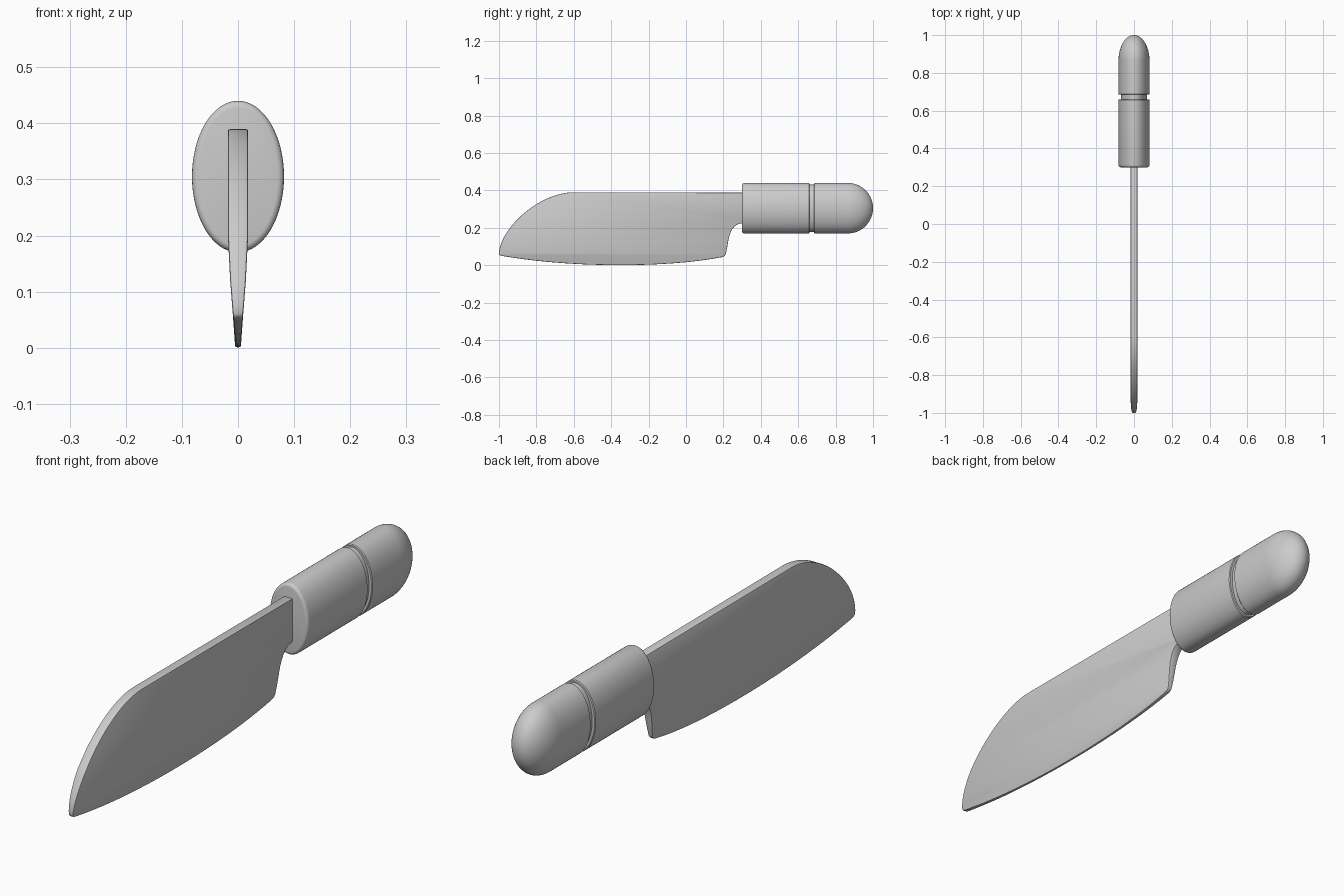
import bpy, bmesh, math
from mathutils import Vector
from mathutils.geometry import interpolate_bezier

if "Cube" in bpy.data.objects:
    bpy.data.objects.remove(bpy.data.objects["Cube"])


def finish(bm, name, angle):
    bmesh.ops.recalc_face_normals(bm, faces=bm.faces)
    mesh = bpy.data.meshes.new(name)
    bm.to_mesh(mesh)
    bm.free()
    obj = bpy.data.objects.new(name, mesh)
    bpy.context.collection.objects.link(obj)
    bpy.ops.object.select_all(action='DESELECT')
    obj.select_set(True)
    bpy.context.view_layer.objects.active = obj
    bpy.ops.object.shade_smooth_by_angle(angle=math.radians(angle))
    return obj


def curve(points, n):
    return interpolate_bezier(*[Vector((0, y, z)) for y, z in points], n)


def half_thickness(z):
    # thin cutting edge widening to a parallel spine
    stops = [(0, .005), (.06, .0093), (.12, .014), (.2, .018), (.5, .018)]
    for (z0, t0), (z1, t1) in zip(stops, stops[1:]):
        if z <= z1:
            return t0 + (t1 - t0) * max(0, z - z0) / (z1 - z0)
    return stops[-1][1]


def make_blade():
    # side outline: spine, belly of the tip, cutting edge, heel
    outline = [Vector((0, .34, .388))]
    outline += curve([(-.60, .39), (-.78, .39), (-.98, .21), (-1, .075)], 20)
    outline += curve([(-1, .065), (-1, .055), (-.995, .052), (-.98, .049)], 4)
    outline += curve([(-.96, .046), (-.6, -.014), (-.1, -.014), (.19, .043)], 24)
    outline += curve([(.2, .046), (.21, .05), (.212, .055), (.214, .066)], 4)
    outline += curve([(.216, .075), (.23, .13), (.225, .225), (.31, .225)], 12)
    outline.append(Vector((0, .34, .225)))

    bm = bmesh.new()
    face = bm.faces.new([bm.verts.new(p - Vector((1, 0, 0))) for p in outline])
    ext = bmesh.ops.extrude_face_region(bm, geom=[face])
    for v in ext['geom']:
        if isinstance(v, bmesh.types.BMVert):
            v.co.x = 1
    bmesh.ops.recalc_face_normals(bm, faces=bm.faces)

    # slice at the taper heights, then thin the blade towards the edge
    for z in (.06, .12, .2):
        bmesh.ops.bisect_plane(bm, geom=bm.verts[:] + bm.edges[:] + bm.faces[:],
                               plane_co=(0, 0, z), plane_no=(0, 0, 1))
    for v in bm.verts:
        v.co.x *= half_thickness(v.co.z)
    bm.normal_update()

    # soften the rim
    rim = [e for e in bm.edges if e.calc_face_angle(0) > math.radians(50)]
    bmesh.ops.bevel(bm, geom=rim, offset=.0035, segments=2, profile=.5,
                    affect='EDGES', clamp_overlap=False)
    return finish(bm, "blade", 40)


def make_handle(sides=64):
    rx, rz = .082, .135
    rings = []                                    # (y, x radius, z radius)
    # rounded front rim
    for i in range(5):
        a = math.pi / 2 * i / 4
        inset = .012 * (1 - math.sin(a))
        rings.append((.30 + .012 * (1 - math.cos(a)), rx - inset, rz - inset))
    # groove around the grip
    rings += [(.657, rx, rz), (.66, rx - .003, rz - .003),
              (.66, rx - .013, rz - .009), (.685, rx - .013, rz - .009),
              (.685, rx - .003, rz - .003), (.688, rx, rz)]
    # domed butt
    for i in range(17):
        a = math.pi / 2 * i / 17
        rings.append((.865 + .135 * math.sin(a), rx * math.cos(a), rz * math.cos(a)))

    bm = bmesh.new()
    loops = [[bm.verts.new((a * math.cos(t), y, .305 + b * math.sin(t)))
              for t in (math.tau * k / sides for k in range(sides))]
             for y, a, b in rings]
    for lo, hi in zip(loops, loops[1:]):
        for k in range(sides):
            j = (k + 1) % sides
            bm.faces.new((lo[k], lo[j], hi[j], hi[k]))
    bm.faces.new(loops[0])
    tip = bm.verts.new((0, 1, .305))
    for k in range(sides):
        bm.faces.new((loops[-1][k], loops[-1][(k + 1) % sides], tip))
    return finish(bm, "handle", 35)


make_blade()
make_handle()
